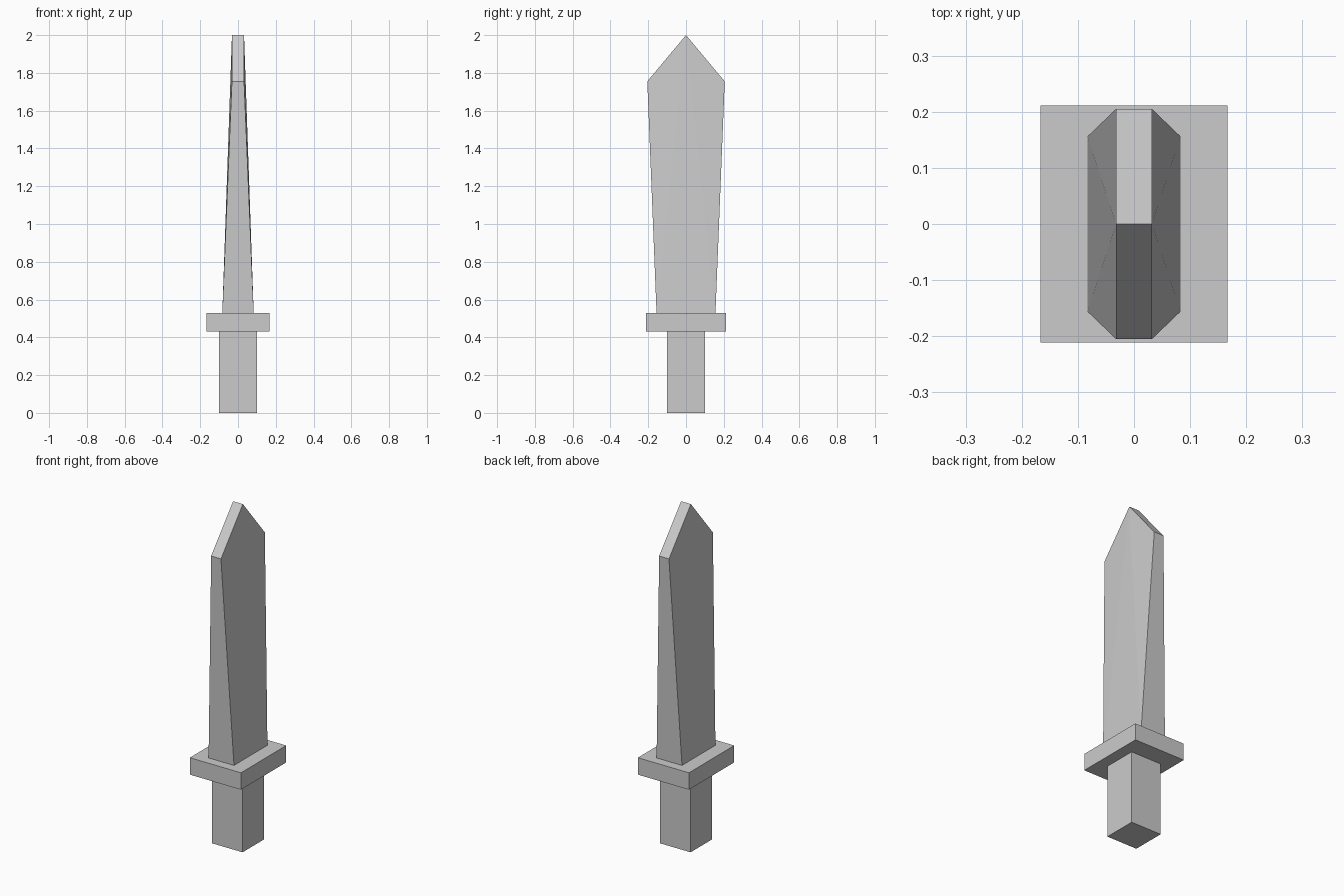
import bpy
import bmesh

cube = bpy.data.objects.get("Cube")
if cube:
    bpy.data.objects.remove(cube, do_unlink=True)

# Single flat grey
grey = bpy.data.materials.new("plain grey")
grey.use_nodes = True
colour = (0.6, 0.6, 0.6, 1)
grey.diffuse_color = colour
grey.node_tree.nodes["Principled BSDF"].inputs["Base Color"].default_value = colour


def finish(name, bm):
    bmesh.ops.recalc_face_normals(bm, faces=bm.faces[:])
    mesh = bpy.data.meshes.new(name)
    bm.to_mesh(mesh)
    bm.free()
    mesh.materials.append(grey)
    obj = bpy.data.objects.new(name, mesh)
    bpy.context.collection.objects.link(obj)
    return obj


def box(name, half_x, half_y, bottom, top):
    bm = bmesh.new()
    bmesh.ops.create_cube(bm, size=2)
    for v in bm.verts:
        v.co.x *= half_x
        v.co.y *= half_y
        v.co.z = top if v.co.z > 0 else bottom
    return finish(name, bm)


# Grip and guard
box("handle", 0.1, 0.1, 0, 0.43)
box("guard", 0.167, 0.211, 0.43, 0.53)

# Blade: outline as (y, z, half thickness), thick at the root, thin at the tip
outline = [(-0.156, 0.53, 0.083), (0.156, 0.53, 0.083), (0.205, 1.755, 0.032),
           (0, 2, 0.032), (-0.205, 1.755, 0.032)]
bm = bmesh.new()
left, right = [[bm.verts.new((side * t, y, z)) for y, z, t in outline]
               for side in (1, -1)]
# Broad sides fan out from the tip
for ring in (left, right):
    root_a, root_b, shoulder_b, tip, shoulder_a = ring
    for tri in ((root_a, root_b, tip), (root_b, shoulder_b, tip),
                (root_a, tip, shoulder_a)):
        bm.faces.new(tri)
# Edge strips joining the two sides
for i in range(len(outline)):
    j = (i + 1) % len(outline)
    bm.faces.new((left[i], left[j], right[j], right[i]))
finish("blade", bm)
